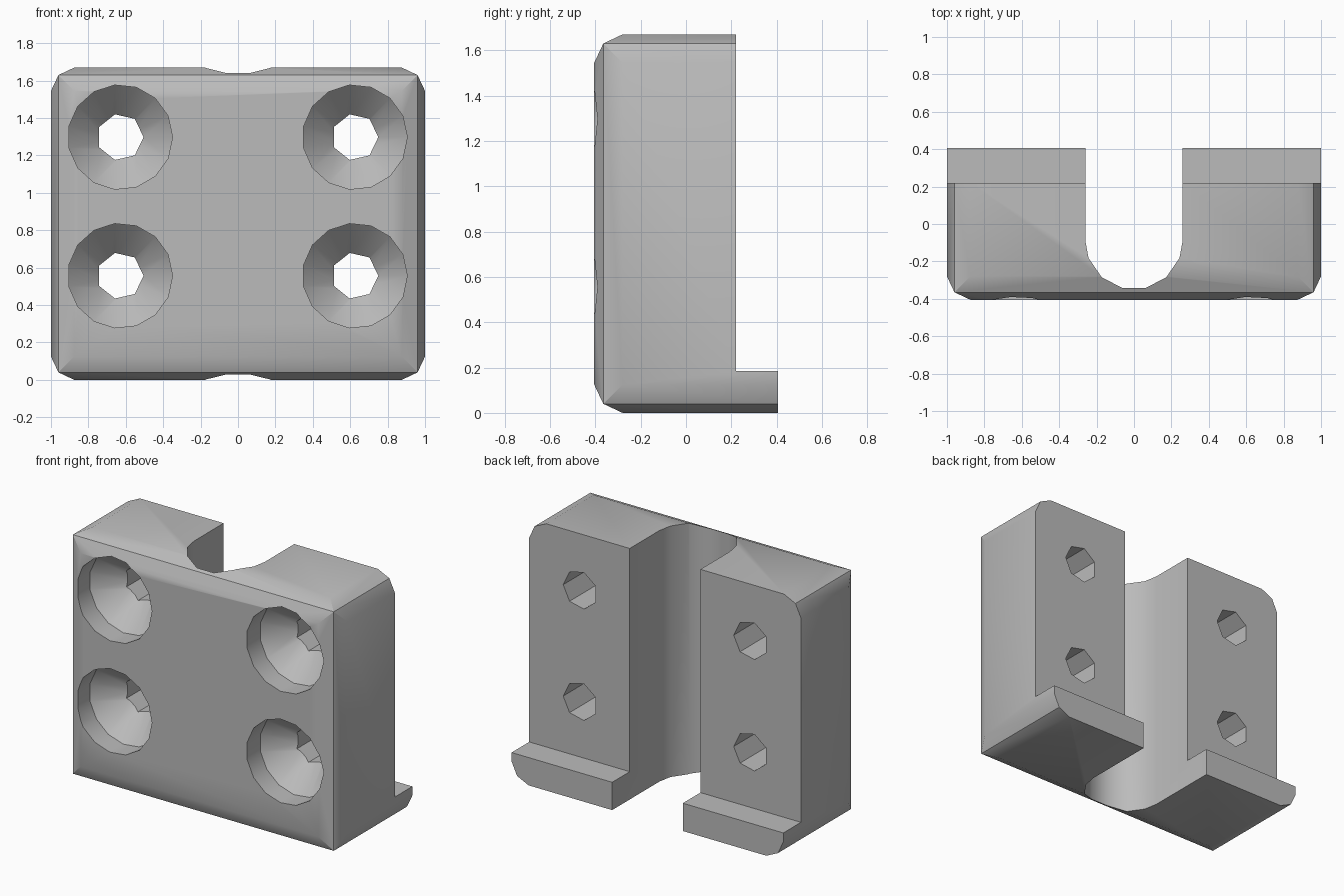
import bpy, bmesh
from math import sin, cos, pi
from mathutils import Vector

cube = bpy.data.objects.get("Cube")
if cube:
    bpy.data.objects.remove(cube, do_unlink=True)

grey = bpy.data.materials.new("plain_grey")
grey.use_nodes = True
tone = (0.5, 0.5, 0.5, 1)
grey.diffuse_color = tone
grey.node_tree.nodes["Principled BSDF"].inputs["Base Color"].default_value = tone

FRONT, BACK, TOP = -0.405, 0.405, 1.67
EDGE, MITRE = 0.125, 0.04


def hull(name, points):
    """Convex solid around the given points."""
    bm = bmesh.new()
    for p in points:
        bm.verts.new(p)
    bmesh.ops.convex_hull(bm, input=bm.verts[:])
    bmesh.ops.dissolve_limit(bm, angle_limit=0.01, verts=bm.verts[:], edges=bm.edges[:])
    bmesh.ops.recalc_face_normals(bm, faces=bm.faces[:])
    mesh = bpy.data.meshes.new(name)
    bm.to_mesh(mesh)
    bm.free()
    mesh.materials.append(grey)
    obj = bpy.data.objects.new(name, mesh)
    bpy.context.collection.objects.link(obj)
    return obj


def box(name, low, high):
    return hull(name, [(x, y, z) for x in (low[0], high[0])
                       for y in (low[1], high[1]) for z in (low[2], high[2])])


def rings(x, z, sides, steps):
    """Circles around the y axis, one for each (y, radius) step."""
    return [(x + r * cos(2 * pi * i / sides), y, z + r * sin(2 * pi * i / sides))
            for y, r in steps for i in range(sides)]


def cut(target, cutter):
    mod = target.modifiers.new("cut", 'BOOLEAN')
    mod.operation = 'DIFFERENCE'
    mod.solver = 'EXACT'
    mod.object = cutter
    bpy.context.view_layer.objects.active = target
    bpy.ops.object.modifier_apply(modifier=mod.name)
    bpy.data.objects.remove(cutter, do_unlink=True)


# Block with rounded front and side edges, flat at the back
corners = []
for sx in (-1, 1):
    for z0, sz in ((0, 1), (TOP, -1)):
        def at(dx, dy, dz):
            return Vector((sx * (1 - dx), FRONT + dy, z0 + sz * dz))
        corners += [at(MITRE, MITRE, MITRE), at(EDGE, 0, EDGE),
                    at(0, EDGE, EDGE), at(EDGE, EDGE, 0)]
        depth = BACK - FRONT
        corners += [at(MITRE, depth, MITRE), at(0, depth, EDGE), at(EDGE, depth, 0)]
block = hull("mounting_block", corners)

# Rear step that leaves the foot at the bottom
cut(block, box("step_cutter", (-2, 0.22, 0.185), (2, 1, 3)))

# Vertical round-bottomed slot
slot_r, slot_y, slot_n = 0.26, -0.09, 13
slot = []
for z in (-1, 3):
    for i in range(slot_n):
        a = pi / 2 + 2 * pi * i / slot_n
        slot.append((slot_r * cos(a), slot_y + slot_r * sin(a), z))
    slot += [(s * slot_r, y, z) for s in (-1, 1) for y in (slot_y, 1)]
cut(block, hull("slot_cutter", slot))

# Countersunk screw holes
for x in (-0.63, 0.625):
    for z in (0.557, 1.298):
        sink = [(FRONT - 0.2, 0.28), (FRONT + 0.14, 0.28), (FRONT + 0.315, 0.105)]
        cut(block, hull("sink_cutter", rings(x, z, 15, sink)))
        bore = [(FRONT + 0.2, 0.125), (1, 0.125)]
        cut(block, hull("bore_cutter", rings(x, z, 7, bore)))

bpy.ops.object.select_all(action='DESELECT')
block.select_set(True)
bpy.context.view_layer.objects.active = block
bpy.ops.object.shade_smooth_by_angle(angle=pi / 6)
